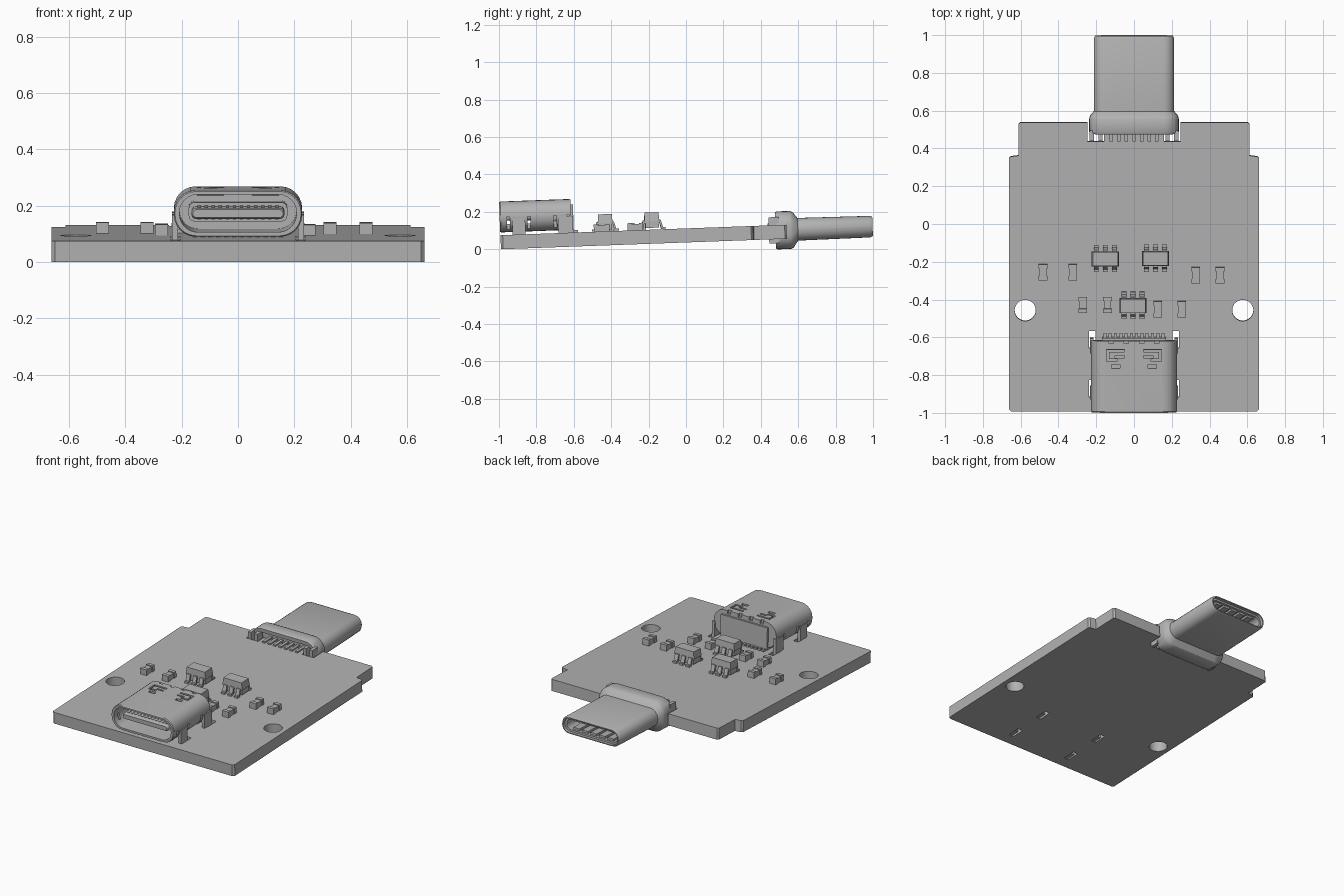
import bpy, bmesh, math
from mathutils import Matrix, Vector

if "Cube" in bpy.data.objects:
    bpy.data.objects.remove(bpy.data.objects["Cube"])

# The whole assembly is modelled flat, then tilted about x
TILT = Matrix.Translation((0, 0, 0.0363)) @ Matrix.Rotation(math.radians(2.1), 4, 'X')
grey = bpy.data.materials.new("plain_grey")
grey.diffuse_color = (0.45, 0.45, 0.45, 1)
grey.use_nodes = True
grey.node_tree.nodes["Principled BSDF"].inputs["Base Color"].default_value = grey.diffuse_color


def finish(name, bm):
    bmesh.ops.recalc_face_normals(bm, faces=bm.faces)
    bm.transform(TILT)
    me = bpy.data.meshes.new(name)
    bm.to_mesh(me)
    bm.free()
    me.materials.append(grey)
    ob = bpy.data.objects.new(name, me)
    bpy.context.collection.objects.link(ob)
    return ob


def add_box(bm, x0, x1, y0, y1, z0, z1, top=1.0):
    """Box whose top face may be scaled in for a tapered body."""
    vs = bmesh.ops.create_cube(bm, size=1)['verts']
    for v in vs:
        s = top if v.co.z > 0 else 1
        v.co = Vector(((x0 + x1) / 2 + v.co.x * (x1 - x0) * s,
                       (y0 + y1) / 2 + v.co.y * (y1 - y0) * s,
                       (z0 + z1) / 2 + v.co.z * (z1 - z0)))


def boxes(name, items):
    bm = bmesh.new()
    for it in items:
        add_box(bm, *it)
    return finish(name, bm)


def add_prism(bm, profile, x0, x1):
    """Extrude a (y, z) profile along x."""
    f = bm.faces.new([bm.verts.new((x0, y, z)) for y, z in profile])
    r = bmesh.ops.extrude_face_region(bm, geom=[f])
    vs = [g for g in r['geom'] if isinstance(g, bmesh.types.BMVert)]
    bmesh.ops.translate(bm, verts=vs, vec=(x1 - x0, 0, 0))


def loft(name, sections, n=7):
    """Chain of rounded rectangles (y, half width, z low, z high, radius), capped at both ends."""
    bm = bmesh.new()
    rings = []
    for y, w, lo, hi, r in sections:
        zc, h = (lo + hi) / 2, (hi - lo) / 2
        ring = []
        for q, (sx, sz) in enumerate([(1, 1), (-1, 1), (-1, -1), (1, -1)]):
            for i in range(n):
                a = math.pi / 2 * (q + i / (n - 1))
                ring.append(bm.verts.new((sx * (w - r) + r * math.cos(a), y,
                                          zc + sz * (h - r) + r * math.sin(a))))
        rings.append(ring)
    for a, b in zip(rings, rings[1:]):
        for i in range(len(a)):
            j = (i + 1) % len(a)
            bm.faces.new((a[i], a[j], b[j], b[i]))
    bm.faces.new(rings[0])
    bm.faces.new(rings[-1])
    return finish(name, bm)


# Circuit board: filled outline with round holes and leg slots
outline = [(.65, -.99), (.662, -.978), (.662, .35), (.652, .36), (.612, .365), (.612, .53),
           (.602, .54), (.245, .54), (.245, .44), (.16, .44), (.16, .5)]
loops = [outline + [(-x, y) for x, y in reversed(outline)]]
for s in (-1, 1):
    loops.append([(s * .576 + .056 * math.cos(math.tau * i / 32),
                   -.455 + .056 * math.sin(math.tau * i / 32)) for i in range(32)])
    for y in (-.61, -.87):
        x = s * .222
        loops.append([(x - .017, y - .045), (x + .017, y - .045),
                      (x + .017, y + .045), (x - .017, y + .045)])
cu = bpy.data.curves.new("board_outline", 'CURVE')
cu.dimensions, cu.fill_mode, cu.extrude = '2D', 'BOTH', .0375
for lp in loops:
    sp = cu.splines.new('POLY')
    sp.points.add(len(lp) - 1)
    for p, (x, y) in zip(sp.points, lp):
        p.co = (x, y, 0, 1)
    sp.use_cyclic_u = True
cu.materials.append(grey)
board = bpy.data.objects.new("circuit_board", cu)
bpy.context.collection.objects.link(board)
board.matrix_world = TILT @ Matrix.Translation((0, 0, .0375))
board.select_set(True)
bpy.context.view_layer.objects.active = board
bpy.ops.object.convert(target='MESH')

# Socket shell: open tube facing the front
socket = loft("socket_shell", [
    (-.61, .21, .10, .24, .06), (-.61, .228, .09, .255, .078), (-.985, .228, .09, .255, .078),
    (-.991, .224, .093, .251, .076), (-.991, .208, .106, .24, .065), (-.66, .208, .106, .24, .065)])
# Spring tabs and windows cut through the socket top
cuts = []
for s in (-1, 1):
    for xa, xb, ya, yb in [(.05, .145, -.668, -.655), (.09, .145, -.72, -.707),
                           (.132, .145, -.72, -.655), (.05, .10, -.70, -.688),
                           (.075, .12, -.755, -.735)]:
        cuts.append((min(s * xa, s * xb), max(s * xa, s * xb), ya, yb, .225, .28))
    for y in (-.945, -.835, -.695, -.625):
        cuts.append((s * .225 - .03, s * .225 + .03, y - .008, y + .008, .105, .17))
for x in (-.12, -.04, .04, .12):
    cuts.append((x - .012, x + .012, -.625, -.59, .235, .28))
# Union of overlapping cutters is handled by the self-intersection option
cutter = boxes("socket_cutter", cuts)
cutter.hide_render = True
cutter.hide_viewport = True
cutter.display_type = 'WIRE'
mod = socket.modifiers.new("tabs", 'BOOLEAN')
mod.operation, mod.object, mod.solver, mod.use_self = 'DIFFERENCE', cutter, 'EXACT', True

# Socket mounting legs, passing into the board slots
boxes("socket_legs", [(s * .224 - .010, s * .224 + .010, y - w, y + w, .005, .165)
                      for s in (-1, 1) for y, w in ((-.89, .035), (-.64, .04))])
# Socket tongue with a thicker root and contact strips
loft("socket_tongue", [(-.65, .175, .137, .205, .02), (-.80, .175, .137, .205, .02),
                       (-.80, .165, .152, .19, .015), (-.955, .165, .152, .19, .015),
                       (-.965, .16, .157, .185, .012)], 4)
boxes("socket_contacts", [(x - .006, x + .006, -.94, -.79, z - .003, z + .003)
                          for x in [-.1375 + .025 * i for i in range(12)] for z in (.152, .19)])
# Rear housing block and solder pins
boxes("socket_back", [(-.17, .17, -.66, -.597, .08, .225)])
boxes("socket_pins", [(x - .008, x + .008, -.62, -.575, .074, .088)
                      for x in [-.154 + .028 * i for i in range(12)]])

# Plug: recessed back, flange, then a hollow body facing the rear
loft("plug_shell", [
    (.52, .205, -.022, .118, .04), (.482, .205, -.022, .118, .04), (.48, .232, -.05, .143, .075),
    (.49, .237, -.055, .148, .078), (.56, .237, -.055, .148, .078), (.575, .233, -.048, .141, .075),
    (.60, .213, -.012, .109, .058), (.985, .213, -.009, .106, .0565), (1.0, .205, -.003, .10, .05),
    (1.0, .198, .003, .094, .044), (.98, .198, .003, .094, .044),
    (.98, .185, .015, .082, .032), (.66, .185, .015, .082, .032)])
boxes("plug_contacts", [(x - .022, x + .022, .68, .965, z - .008, z + .008)
                        for x in (-.125, -.0625, 0, .0625, .125) for z in (.020, .077)])
boxes("plug_clips", [(s * x - .011, s * x + .011, .445, .50, -.022, .118)
                     for s in (-1, 1) for x in (.178, .224)])
boxes("plug_solder_tails", [(x - .009, x + .009, .44, .52, .074, .085)
                            for x in (-.12, -.08, -.04, 0, .04, .08, .12)])

# Six-lead chips: tapered body and gull-wing leads
lead = [(.03, .127), (.047, .127), (.058, .088), (.072, .088),
        (.072, .076), (.049, .076), (.04, .113), (.03, .113)]
for i, (cx, cy) in enumerate([(-.152, -.18), (.114, -.178), (-.006, -.428)]):
    bm = bmesh.new()
    add_box(bm, cx - .072, cx + .072, cy - .04, cy + .04, .12, .167, .92)
    add_box(bm, cx - .067, cx + .067, cy - .036, cy + .036, .085, .12)
    finish(f"chip_body_{i + 1}", bm)
    bm = bmesh.new()
    for dx in (-.048, 0, .048):
        for s in (-1, 1):
            add_prism(bm, [(cy + s * y, z) for y, z in lead], cx + dx - .013, cx + dx + .013)
    finish(f"chip_leads_{i + 1}", bm)

# Small resistors: body with two raised end caps
for i, (x, y) in enumerate([(-.482, -.252), (-.324, -.252), (.327, -.268), (.455, -.268),
                            (-.271, -.425), (-.14, -.425), (.126, -.448), (.253, -.448)]):
    boxes(f"resistor_{i + 1}",
          [(x - .019, x + .019, y - .03, y + .03, .074, .108)] +
          [(x - .023, x + .023, y + s * .031 - .011, y + s * .031 + .011, .074, .114)
           for s in (-1, 1)])

# Smooth the curved walls, keep edges crisp
bpy.ops.object.select_all(action='DESELECT')
for name in ("socket_shell", "socket_tongue", "plug_shell", "circuit_board"):
    bpy.data.objects[name].select_set(True)
bpy.context.view_layer.objects.active = socket
bpy.ops.object.shade_smooth_by_angle(angle=math.radians(30))
